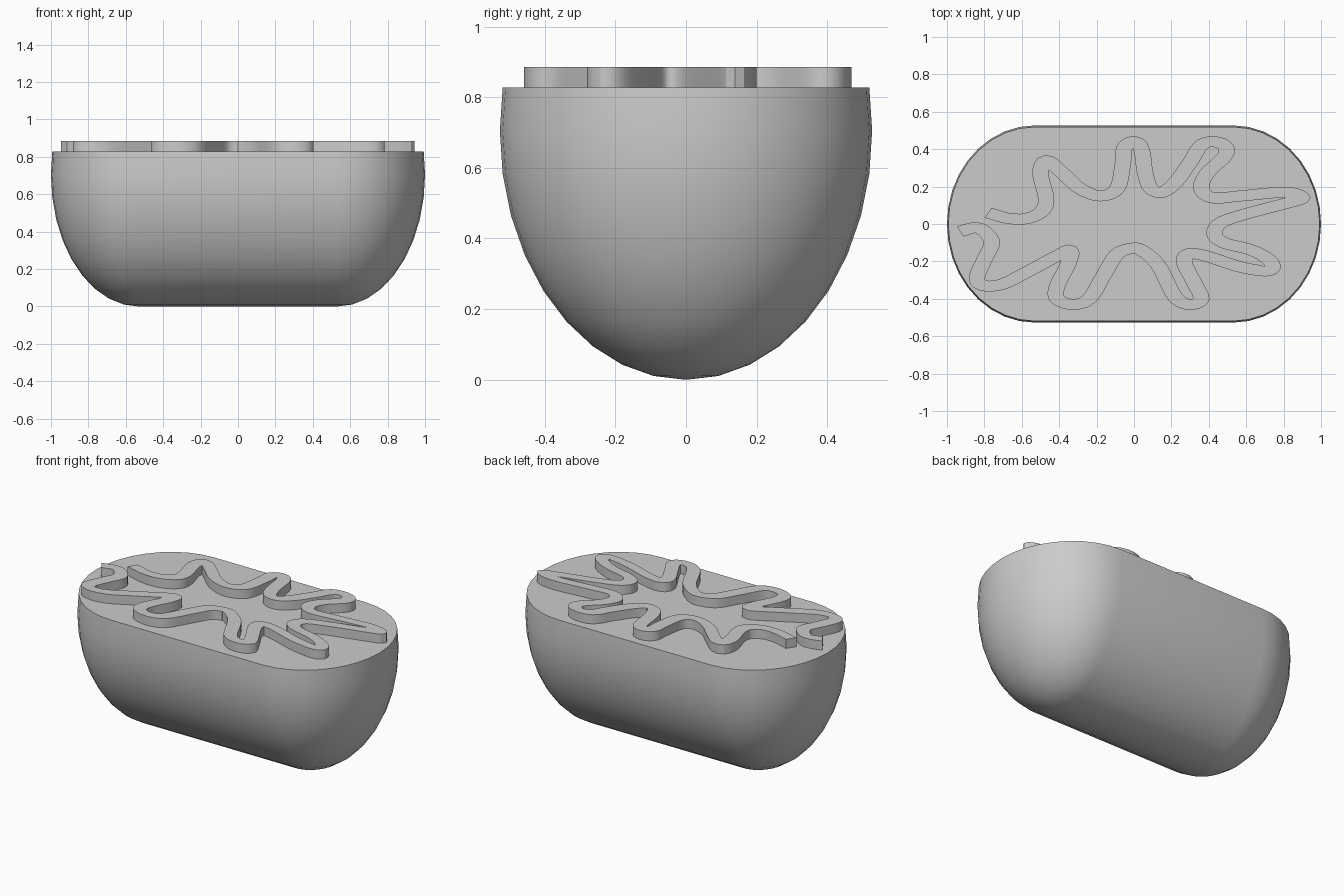
import bpy
import bmesh
from math import sin, cos, pi, radians
from mathutils import Vector

cube = bpy.data.objects.get("Cube")
if cube:
    bpy.data.objects.remove(cube, do_unlink=True)

grey = bpy.data.materials.new("plain_grey")
grey.use_nodes = True
colour = (0.6, 0.6, 0.6, 1)
grey.diffuse_color = colour
grey.node_tree.nodes["Principled BSDF"].inputs["Base Color"].default_value = colour


def finish(name, bm):
    """Clean the mesh, turn it into an object and shade it."""
    bmesh.ops.remove_doubles(bm, verts=bm.verts, dist=0.0005)
    bmesh.ops.recalc_face_normals(bm, faces=bm.faces)
    mesh = bpy.data.meshes.new(name)
    bm.to_mesh(mesh)
    bm.free()
    mesh.materials.append(grey)
    obj = bpy.data.objects.new(name, mesh)
    bpy.context.collection.objects.link(obj)
    bpy.ops.object.select_all(action="DESELECT")
    obj.select_set(True)
    bpy.context.view_layer.objects.active = obj
    bpy.ops.object.shade_smooth_by_angle(angle=radians(30))
    return obj


def bridge(bm, lower, upper):
    """Join two closed rings of vertices with quads."""
    count = len(lower)
    for i in range(count):
        j = (i + 1) % count
        bm.faces.new((lower[i], lower[j], upper[j], upper[i]))


# Rounded body: stadium rings stacked from the keel past the widest level
HALF_STRAIGHT, CAP_X, CAP_Y, RISE = 0.53, 0.47, 0.527, 0.705
STEPS = 18


def body_ring(bm, latitude):
    ring = []
    for side in (1, -1):
        for i in range(STEPS + 1):
            angle = -pi / 2 + pi * i / STEPS
            reach = cos(latitude) * side
            ring.append(bm.verts.new((
                side * HALF_STRAIGHT + reach * CAP_X * cos(angle),
                reach * CAP_Y * sin(angle),
                RISE * (1 + sin(latitude)))))
    return ring


bm = bmesh.new()
rings = [body_ring(bm, radians(a)) for a in range(-90, 11, 10)]
for lower, upper in zip(rings, rings[1:]):
    bridge(bm, lower, upper)
bm.faces.new(rings[-1])
finish("rounded_body", bm)

# Raised winding ridge: centre line in hundredths, widened to a ribbon
PATH = [
    (-78, 6), (-67, 3), (-57, 3), (-49, 7), (-47, 14), (-50, 27), (-47, 34),
    (-39, 28), (-29, 19), (-18, 15), (-9, 19), (-6, 32), (-5, 41), (0, 44),
    (4, 40), (6, 27), (9, 19), (15, 17), (22, 22), (30, 33), (37, 43),
    (47, 43), (49, 37), (39, 27), (36, 19), (42, 14), (57, 15), (81, 17),
    (90, 14), (81, 11), (62, 6), (47, 1), (43, -5), (48, -10), (63, -14),
    (73, -20), (72, -25), (57, -23), (38, -17), (29, -16), (27, -21),
    (32, -31), (36, -40), (30, -43), (22, -39), (13, -22), (4, -14),
    (-1, -13), (-9, -16), (-16, -27), (-24, -40), (-33, -43), (-41, -40),
    (-41, -33), (-35, -21), (-34, -14), (-41, -17), (-56, -25), (-70, -32),
    (-80, -33), (-84, -29), (-80, -19), (-76, -10), (-80, -4), (-85, -2),
    (-93, -4)]
STRETCH, HALF_WIDTH = 1.5, 0.029
RIDGE_BASE, RIDGE_TOP = 0.815, 0.885


def smooth_path(points, parts):
    """Pass a smooth line through the points."""
    pts = [points[0] * 2 - points[1]] + points + [points[-1] * 2 - points[-2]]
    line = []
    for a, b, c, d in zip(pts, pts[1:], pts[2:], pts[3:]):
        for k in range(parts):
            t = k / parts
            line.append(b + (c - a) * (t / 2)
                        + (a * 2 - b * 5 + c * 4 - d) * (t * t / 2)
                        + (b * 3 - a - c * 3 + d) * (t ** 3 / 2))
    return line + [points[-1]]


def offset_line(line, distance):
    """Shift a line sideways, holding still where it would fold back."""
    result = []
    last = len(line) - 1
    for i, p in enumerate(line):
        along = (line[min(i + 1, last)] - line[max(i - 1, 0)]).normalized()
        q = p + Vector((-along.y, along.x)) * distance
        if result and (q - result[-1]).dot(along) < 0:
            q = result[-1].copy()
        result.append(q)
    return result


centre = smooth_path([Vector((x / STRETCH, y)) / 100 for x, y in PATH], 5)
edges = [offset_line(centre, d) for d in (HALF_WIDTH, -HALF_WIDTH)]

bm = bmesh.new()
sections = []
for left, right in zip(*edges):
    sections.append([bm.verts.new((p.x * STRETCH, p.y, z)) for p, z in (
        (left, RIDGE_BASE), (right, RIDGE_BASE),
        (right, RIDGE_TOP), (left, RIDGE_TOP))])
for first, second in zip(sections, sections[1:]):
    bridge(bm, first, second)
bm.faces.new(sections[0])
bm.faces.new(sections[-1])
finish("winding_ridge", bm)
